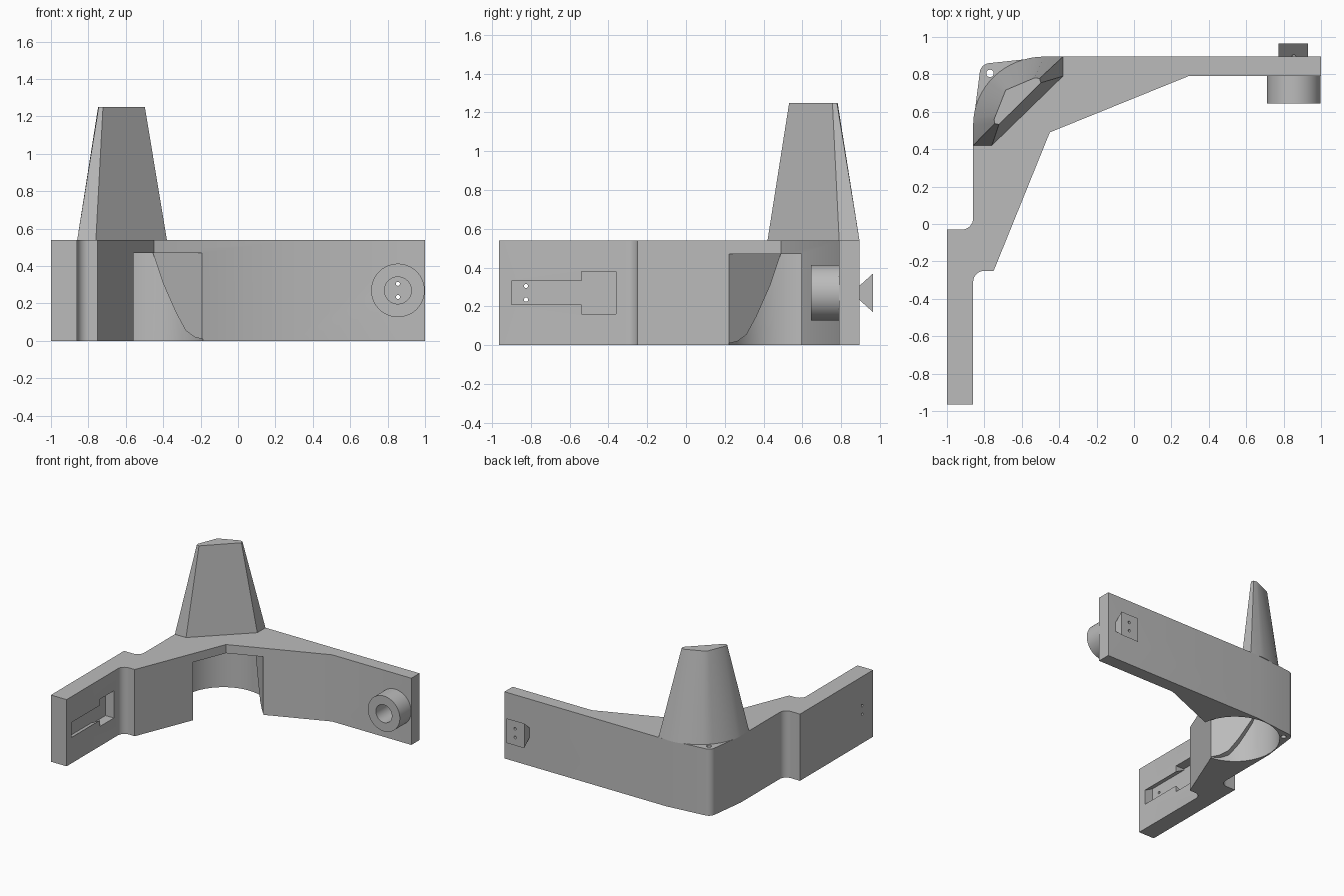
import bpy, bmesh
from math import cos, sin, radians, pi, sqrt
from mathutils import Matrix, Vector

if "Cube" in bpy.data.objects:
    bpy.data.objects.remove(bpy.data.objects["Cube"])

grey = bpy.data.materials.new("plain grey")
grey.use_nodes = True
COLOUR = (0.5, 0.5, 0.5, 1)
grey.diffuse_color = COLOUR
grey.node_tree.nodes["Principled BSDF"].inputs["Base Color"].default_value = COLOUR


def arc(cx, cy, rx, ry, a0, a1, n):
    angles = [radians(a0 + (a1 - a0) * i / n) for i in range(n + 1)]
    return [(cx + rx * cos(a), cy + ry * sin(a)) for a in angles]


def loft(name, lower, upper):
    """Closed solid between two rings of 3D points."""
    bm = bmesh.new()
    a = [bm.verts.new(p) for p in lower]
    b = [bm.verts.new(p) for p in upper]
    n = len(a)
    for i in range(n):
        j = (i + 1) % n
        bm.faces.new((a[i], a[j], b[j], b[i]))
    bm.faces.new(a[::-1])
    bm.faces.new(b)
    bmesh.ops.recalc_face_normals(bm, faces=bm.faces)
    mesh = bpy.data.meshes.new(name)
    bm.to_mesh(mesh)
    bm.free()
    mesh.materials.append(grey)
    ob = bpy.data.objects.new(name, mesh)
    bpy.context.collection.objects.link(ob)
    return ob


def prism(name, outline, start, end, frame=Matrix()):
    """Outline in local xy, extruded along local z, placed by frame."""
    return loft(name, [frame @ Vector((x, y, start)) for x, y in outline],
                [frame @ Vector((x, y, end)) for x, y in outline])


def box(x0, x1, y0, y1):
    return [(x0, y0), (x1, y0), (x1, y1), (x0, y1)]


def combine(target, other, operation="DIFFERENCE"):
    mod = target.modifiers.new("cut", "BOOLEAN")
    mod.operation, mod.object, mod.solver = operation, other, "EXACT"
    bpy.context.view_layer.objects.active = target
    bpy.ops.object.modifier_apply(modifier=mod.name)


def discard(ob):
    bpy.data.objects.remove(ob)


def cut(target, *cutters):
    for c in cutters:
        combine(target, c)
        discard(c)


def frame(xaxis, yaxis, zaxis, origin=(0, 0, 0)):
    m = Matrix((xaxis, yaxis, zaxis)).transposed().to_4x4()
    m.translation = origin
    return m


ALONG_Y = frame((1, 0, 0), (0, 0, 1), (0, 1, 0))   # outline in xz
ALONG_X = frame((0, 1, 0), (0, 0, 1), (1, 0, 0))   # outline in yz
S = sqrt(0.5)
# Pocket frame: depth towards the corner, height, sideways
POCKET = frame((-S, S, 0), (0, 0, 1), (S, S, 0), (-0.375, 0.408, 0))
H = 0.54

# Angled bracket body
outline = ([(-1, -0.965), (-0.86, -0.965)] + arc(-0.8, -0.31, 0.06, 0.06, 180, 90, 8)
           + [(-0.75, -0.25), (-0.45, 0.49), (0.29, 0.79), (1, 0.79), (1, 0.895), (-0.45, 0.895)]
           + arc(-0.77, 0.805, 0.055, 0.055, 96, 174, 8) + [(-0.86, 0.53)]
           + arc(-0.92, 0.03, 0.06, 0.06, 0, -90, 8) + [(-1, -0.03)])
body = prism("bracket_body", outline, 0, H)

# Corner pocket: straight slot plus a rounded scoop behind it
slot = prism("slot_cutter", box(-0.2, 0.39, -0.1, 0.47), -0.262, 0.262, POCKET)
scoop = prism("scoop_cutter", arc(-0.516, 0.549, 0.332, 0.332, 0, 352.5, 47), -0.1, 0.4695)
sweep = prism("scoop_limit", [(0, -0.2), (0, 0.01), (0.06, 0.02), (0.127, 0.055), (0.2, 0.15),
                              (0.3, 0.31), (0.38, 0.48), (0.8, 0.48), (0.8, -0.2)], -0.5, 0.5, POCKET)
combine(scoop, sweep, "INTERSECT")
discard(sweep)
cut(body, slot, scoop)
cut(body, prism("corner_hole", arc(-0.77, 0.805, 0.02, 0.02, 0, 345, 23), -0.1, 0.7))

# Undercut slide recess with a wider entry on the long arm
face, floor = -0.86, -0.935
slide = loft("slide_cutter", [(floor, y, z) for y, z in box(-0.9, -0.5, 0.17, 0.37)],
             [(face + 0.001, y, z) for y, z in box(-0.9, -0.5, 0.21, 0.33)])
entry = prism("entry_cutter", box(-0.54, -0.36, 0.16, 0.38), floor, face + 0.1, ALONG_X)
cut(body, slide, entry)

# Round boss and flared tab on the other arm
BX, BZ = 0.855, 0.27
boss = prism("round_boss", arc(BX, BZ, 0.143, 0.143, 0, 354, 59), 0.645, 0.792, ALONG_Y)
tab = loft("flared_tab", [(x, 0.893, z) for x, z in box(BX - 0.082, BX + 0.075, 0.235, 0.305)],
           [(x, 0.965, z) for x, z in box(BX - 0.082, BX + 0.075, 0.17, 0.37)])
for part in (body, boss):
    cut(part, prism("bore", arc(BX, BZ, 0.072, 0.072, 0, 352.5, 47), 0.6, 0.81, ALONG_Y))

# Paired contact holes through both arms
for z in (0.235, 0.305):
    ring = arc(BX, z, 0.011, 0.011, 0, 330, 11)
    for part in (body, tab):
        cut(part, prism("contact_hole", ring, 0.7, 1.1, ALONG_Y))
    cut(body, prism("contact_hole", arc(-0.825, z, 0.011, 0.011, 0, 330, 11), -1.1, -0.9, ALONG_X))

# Tapered tower: rounded base narrowing to a faceted top
N = 16
base = [(-0.76, 0.42), (-0.38, 0.79), (-0.38, 0.895)] + arc(-0.48, 0.53, 0.38, 0.365, 90, 180, N) + [(-0.86, 0.42)]
ends = [Vector(p) for p in ((-0.53, 0.782), (-0.686, 0.716), (-0.748, 0.56))]
half = N // 2
crown = [ends[0].lerp(ends[1], i / half) for i in range(half)]
crown += [ends[1].lerp(ends[2], i / half) for i in range(half + 1)]
top = [(-0.722, 0.532), (-0.498, 0.755), (-0.505, 0.778)] + [tuple(p) for p in crown] + [(-0.745, 0.537)]
tower = loft("tapered_tower", [(x, y, H - 0.002) for x, y in base], [(x, y, 1.25) for x, y in top])

# Smooth the curved faces, keep the edges crisp
for ob in (body, boss, tab, tower):
    bpy.ops.object.select_all(action="DESELECT")
    ob.select_set(True)
    bpy.context.view_layer.objects.active = ob
    bpy.ops.object.shade_smooth_by_angle(angle=radians(25))
